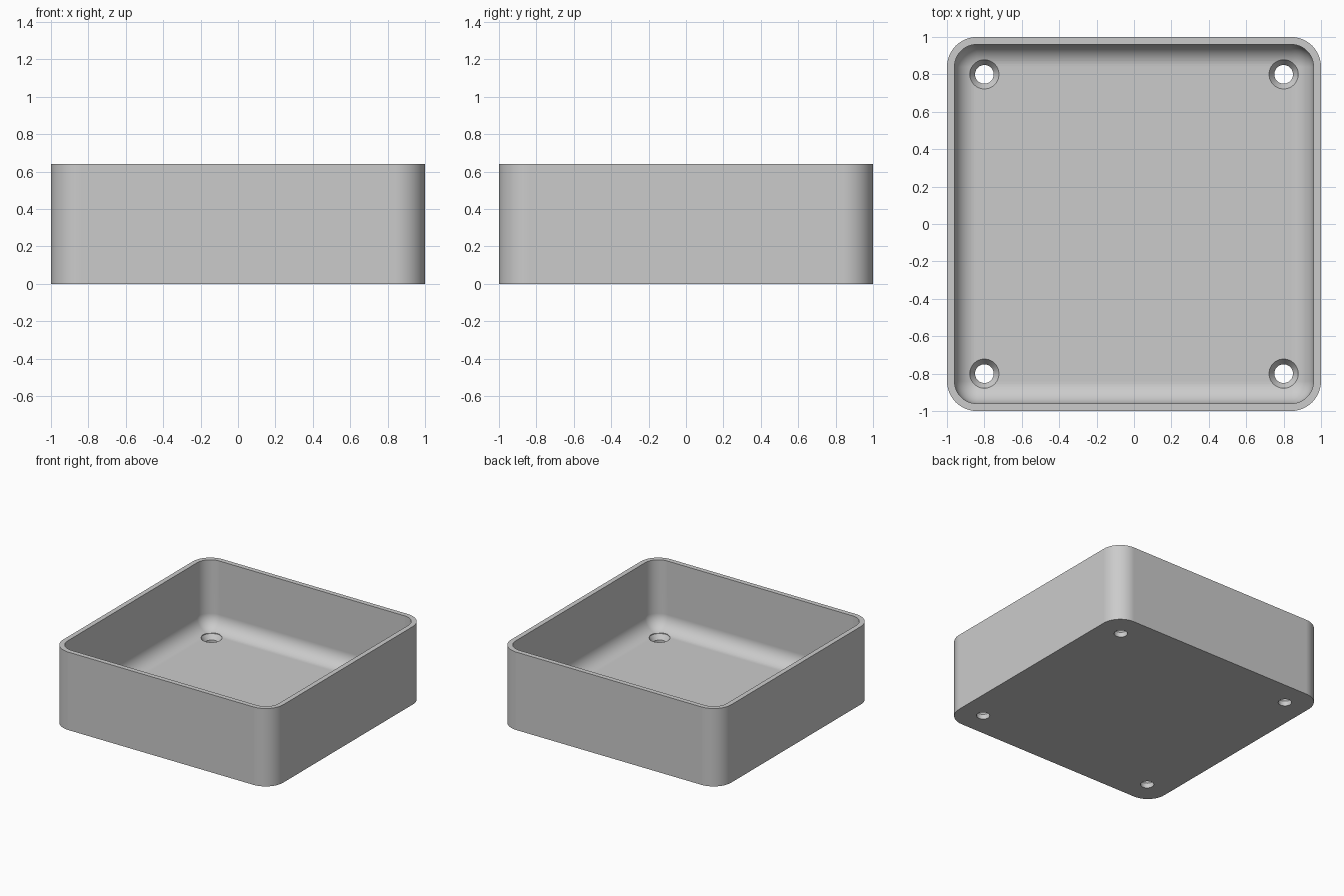
import bpy, bmesh, math

if "Cube" in bpy.data.objects:
    bpy.data.objects.remove(bpy.data.objects["Cube"], do_unlink=True)

HEIGHT, WALL, FLOOR = 0.64, 0.04, 0.08
OUTER_R = 0.16
INNER_R = OUTER_R - WALL
HOLE_POS = 0.8

grey = bpy.data.materials.new("plain grey")
grey.use_nodes = True
colour = (0.6, 0.6, 0.6, 1)
grey.diffuse_color = colour
grey.node_tree.nodes["Principled BSDF"].inputs["Base Color"].default_value = colour


def rounded_square(half, radius, z, steps=12):
    """Counter-clockwise outline of a square with rounded corners."""
    points = []
    for quarter in range(4):
        mid = math.radians(45 + 90 * quarter)
        cx = math.copysign(half - radius, math.cos(mid))
        cy = math.copysign(half - radius, math.sin(mid))
        for i in range(steps + 1):
            a = math.pi / 2 * (quarter + i / steps)
            points.append((cx + radius * math.cos(a), cy + radius * math.sin(a), z))
    return points


def circle(cx, cy, radius, z, steps=48):
    return [(cx + radius * math.cos(math.tau * i / steps),
             cy + radius * math.sin(math.tau * i / steps), z) for i in range(steps)]


def loft(bm, outlines):
    """Closed solid skinned through a list of outlines."""
    rings = [[bm.verts.new(p) for p in outline] for outline in outlines]
    for low, high in zip(rings, rings[1:]):
        for i in range(len(low)):
            j = (i + 1) % len(low)
            bm.faces.new((low[i], low[j], high[j], high[i]))
    bm.faces.new(rings[0][::-1])
    bm.faces.new(rings[-1])


def make_object(name, bm):
    bmesh.ops.remove_doubles(bm, verts=bm.verts, dist=1e-5)
    bmesh.ops.recalc_face_normals(bm, faces=bm.faces)
    mesh = bpy.data.meshes.new(name)
    bm.to_mesh(mesh)
    bm.free()
    mesh.materials.append(grey)
    obj = bpy.data.objects.new(name, mesh)
    bpy.context.collection.objects.link(obj)
    return obj


# Open tray: outer wall, rim, inner wall, then the fillet down to the floor
outlines = [rounded_square(1, OUTER_R, 0),
            rounded_square(1, OUTER_R, HEIGHT),
            rounded_square(1 - WALL, INNER_R, HEIGHT)]
for i in range(13):
    a = math.pi / 2 * i / 12
    inset = INNER_R * (1 - math.cos(a))
    z = FLOOR + INNER_R * (1 - math.sin(a))
    outlines.append(rounded_square(1 - WALL - inset, INNER_R - inset, z))
bm = bmesh.new()
loft(bm, outlines)
tray = make_object("open_tray", bm)

# Countersunk screw holes near the four corners
bm = bmesh.new()
for sx in (-1, 1):
    for sy in (-1, 1):
        profile = [(0.05, -0.1), (0.05, FLOOR / 2), (0.078, FLOOR), (0.078, 0.3)]
        loft(bm, [circle(sx * HOLE_POS, sy * HOLE_POS, r, z) for r, z in profile])
cutter = make_object("screw_hole_cutter", bm)
cutter.hide_render = True

cut = tray.modifiers.new("screw holes", 'BOOLEAN')
cut.operation = 'DIFFERENCE'
cut.solver = 'EXACT'
cut.object = cutter
bpy.ops.object.select_all(action='DESELECT')
bpy.context.view_layer.objects.active = tray
tray.select_set(True)
bpy.ops.object.modifier_apply(modifier=cut.name)
bpy.data.objects.remove(cutter, do_unlink=True)

# Smooth curves, crisp rims
bpy.ops.object.shade_smooth_by_angle(angle=math.radians(30))
weighted = tray.modifiers.new("flat panels", 'WEIGHTED_NORMAL')
weighted.keep_sharp = True
